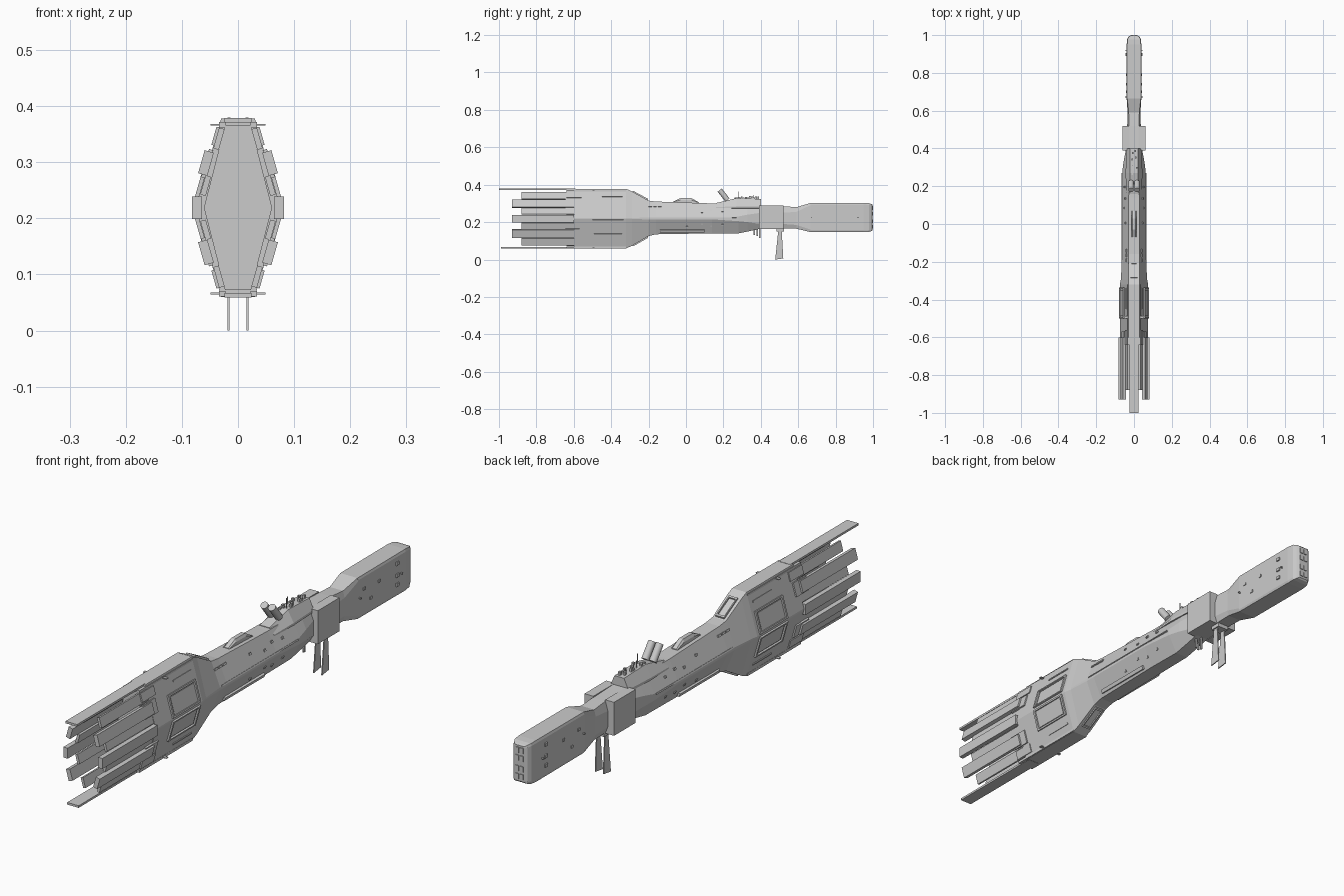
import bpy, bmesh, math, random
from mathutils import Vector, Matrix

random.seed(4)
grey = bpy.data.materials.new("hull grey")
grey.diffuse_color = (0.6, 0.6, 0.6, 1)


def make(name, bm):
    bmesh.ops.recalc_face_normals(bm, faces=bm.faces)
    me = bpy.data.meshes.new(name)
    bm.to_mesh(me)
    bm.free()
    me.materials.append(grey)
    ob = bpy.data.objects.new(name, me)
    bpy.context.collection.objects.link(ob)
    return ob


def loft(bm, rings):
    """Skin a list of equal-length closed rings and cap both ends."""
    vs = [[bm.verts.new(p) for p in r] for r in rings]
    n = len(vs[0])
    for a, b in zip(vs, vs[1:]):
        for i in range(n):
            bm.faces.new((a[i], a[(i + 1) % n], b[(i + 1) % n], b[i]))
    bm.faces.new(vs[0])
    bm.faces.new(vs[-1][::-1])


def section(y, top, bot, tw, w, zu, zl):
    half = [(tw, top), (w, zu), (w, zl), (tw, bot)]
    return [(x, y, z) for x, z in half] + [(-x, y, z) for x, z in half[::-1]]


def hull(name, rows):
    bm = bmesh.new()
    loft(bm, [section(*r) for r in rows])
    return make(name, bm)


def add_box(bm, x0, x1, y0, y1, z0, z1):
    loft(bm, [[(x0, y, z0), (x1, y, z0), (x1, y, z1), (x0, y, z1)] for y in (y0, y1)])


def box(name, *b):
    bm = bmesh.new()
    add_box(bm, *b)
    return make(name, bm)


# Flank slopes: top half-width, top z, ridge half-width, ridge z
STERN = (0.03, 0.378, 0.075, 0.219)
MID = (0.03, 0.31, 0.065, 0.222)


def add_slab(bm, flank, z0, z1, y0, y1, off, th, ups=(1, -1)):
    """Plate lying on the sloped flank, mirrored left/right and up/down."""
    tw, zt, w, zr = flank
    d = Vector((tw - w, zt - zr)).normalized()
    n = Vector((d.y, -d.x))
    p = [Vector((w + (z - zr) / (zt - zr) * (tw - w), z)) for z in (z0, z1)]
    prof = [p[0] + n * off, p[1] + n * off, p[1] + n * (off + th), p[0] + n * (off + th)]
    for sx in (1, -1):
        for sz in ups:
            loft(bm, [[(sx * q.x, y, zr + sz * (q.y - zr)) for q in prof] for y in (y0, y1)])


def slabs(name, flank, rows):
    bm = bmesh.new()
    for r in rows:
        add_slab(bm, flank, *r)
    return make(name, bm)


# Main body, tapering from deep stern to slim midship and forward block
hull("main_hull", [
    (-0.60, 0.378, 0.060, 0.030, 0.075, 0.222, 0.216),
    (-0.32, 0.378, 0.060, 0.030, 0.075, 0.222, 0.216),
    (-0.29, 0.365, 0.073, 0.030, 0.069, 0.222, 0.216),
    (-0.20, 0.315, 0.125, 0.028, 0.065, 0.225, 0.215),
    (-0.16, 0.310, 0.135, 0.028, 0.065, 0.225, 0.215),
    (0.14, 0.300, 0.140, 0.028, 0.065, 0.225, 0.215),
    (0.28, 0.300, 0.140, 0.026, 0.062, 0.230, 0.205),
    (0.33, 0.300, 0.150, 0.026, 0.055, 0.240, 0.200),
    (0.40, 0.290, 0.165, 0.026, 0.042, 0.250, 0.190)])
hull("stern_core", [
    (-0.64, 0.366, 0.072, 0.023, 0.060, 0.222, 0.216),
    (-0.59, 0.366, 0.072, 0.023, 0.060, 0.222, 0.216)])

# Neck and bow head
hull("neck", [
    (0.39, 0.290, 0.165, 0.026, 0.042, 0.250, 0.190),
    (0.52, 0.285, 0.165, 0.026, 0.036, 0.250, 0.190),
    (0.59, 0.280, 0.165, 0.028, 0.034, 0.255, 0.185),
    (0.665, 0.302, 0.147, 0.036, 0.039, 0.290, 0.160)])
head = hull("bow_head", [
    (0.665, 0.302, 0.147, 0.036, 0.039, 0.294, 0.155),
    (0.95, 0.303, 0.146, 0.036, 0.039, 0.294, 0.155),
    (0.978, 0.301, 0.148, 0.034, 0.036, 0.292, 0.157),
    (0.992, 0.297, 0.152, 0.027, 0.029, 0.289, 0.160),
    (0.997, 0.292, 0.157, 0.018, 0.020, 0.285, 0.164)])
bm = bmesh.new()
for z in (0.175, 0.205, 0.245, 0.275):
    for s in (-1, 1):
        add_box(bm, s * 0.009 - 0.007, s * 0.009 + 0.007, 0.99, 1.0, z - 0.010, z + 0.010)
make("bow_hatches", bm)
bm = bmesh.new()
for s in (-1, 1):
    for z in (0.19, 0.225, 0.27):
        add_box(bm, s * 0.041 - 0.003, s * 0.041 + 0.003, 0.89, 0.905, z - 0.006, z + 0.006)
    for y in (0.672, 0.92):
        add_box(bm, s * 0.042 - 0.006, s * 0.042 + 0.006, y - 0.002, y + 0.002, 0.222, 0.227)
    for y, z in ((0.70, 0.25), (0.74, 0.20), (0.79, 0.245)):
        add_box(bm, s * 0.040 - 0.002, s * 0.040 + 0.002, y - 0.006, y + 0.006, z - 0.005, z + 0.005)
make("head_fittings", bm)

# Side pods as one cross box around the neck
for s, n in ((1, "right"), (-1, "left")):
    box(n + "_side_pod", *sorted((s * 0.025, s * 0.062)), 0.39, 0.52, 0.163, 0.29)

# Engine plates: long outer slabs and short inner slabs between them
slabs("long_engine_plates", STERN, [
    (0.277, 0.318, -0.93, -0.60, -0.004, 0.017)])
bm = bmesh.new()
for s in (-1, 1):
    add_box(bm, *sorted((s * 0.064, s * 0.082)), -0.93, -0.60, 0.199, 0.239)
make("ridge_engine_plates", bm)
slabs("short_engine_plates", STERN, [
    (0.325, 0.362, -0.88, -0.59, -0.011, 0.010),
    (0.243, 0.277, -0.88, -0.59, -0.011, 0.010)])
slabs("engine_shoulders", STERN, [
    (0.272, 0.322, -0.645, -0.57, -0.002, 0.008),
    (0.330, 0.362, -0.64, -0.56, -0.002, 0.006)])

# Long dorsal and ventral tail blades
box("dorsal_blade", -0.024, 0.024, -1.0, -0.59, 0.371, 0.379)
box("ventral_blade", -0.024, 0.024, -0.99, -0.59, 0.059, 0.067)
bm = bmesh.new()
for s in (-1, 1):
    for z in (0.367, 0.066):
        add_box(bm, *sorted((s * 0.022, s * 0.034)), -0.64, -0.32, z - 0.005, z + 0.005)
        add_box(bm, *sorted((s * 0.03, s * 0.049)), -0.50, -0.488, z - 0.0015, z + 0.0015)
make("blade_root_rails", bm)

# Framed stern flank panels
frame = [(0.299, 0.305, -0.50, -0.335), (0.224, 0.230, -0.50, -0.335),
         (0.224, 0.305, -0.50, -0.492), (0.224, 0.305, -0.343, -0.335)]
slabs("stern_panel_frames", STERN, [f + (-0.002, 0.009) for f in frame])
slabs("stern_panels", STERN, [(0.234, 0.295, -0.486, -0.349, -0.002, 0.005)])
slabs("stern_trim", STERN, [(0.335, 0.341, -0.45, -0.34, -0.002, 0.005)])

# Midship trim strips and small ports
slabs("midship_belt", MID, [(0.224, 0.229, -0.19, 0.27, -0.003, 0.006, (1,))])
slabs("lower_flank_strips", MID, [(0.285, 0.298, -0.14, 0.10, -0.004, 0.010, (-1,))])
slabs("upper_flank_ports", MID, [(0.281, 0.288, y, y + 0.018, -0.003, 0.007, (1,))
                                 for y in (-0.20, -0.175, -0.15)])
slabs("flank_ports", MID, [(z, z + 0.008, y, y + 0.01, -0.003, 0.006, (1, -1))
                           for y, z in ((0.0, 0.265), (0.08, 0.25), (0.13, 0.262), (0.19, 0.255))])

# Framed hatches on the sloping shoulders, above and below
bm = bmesh.new()
for za, zb, s in ((0.361, 0.317, 1), (0.077, 0.123, -1)):
    for x0, x1, t0, t1 in ((-0.018, -0.014, 0, 1), (0.014, 0.018, 0, 1),
                           (-0.018, 0.018, 0, 0.08), (-0.018, 0.018, 0.92, 1)):
        rings = []
        for t in (t0, t1):
            y, z = -0.288 + 0.082 * t, za + (zb - za) * t
            rings.append([(x0, y, z - s * 0.004), (x1, y, z - s * 0.004),
                          (x1, y + 0.004, z + s * 0.007), (x0, y + 0.004, z + s * 0.007)])
        loft(bm, rings)
make("shoulder_hatch_frames", bm)

# Dorsal housing and forward superstructure
hull("dorsal_housing", [
    (-0.07, 0.309, 0.295, 0.008, 0.013, 0.308, 0.300),
    (-0.03, 0.328, 0.295, 0.008, 0.013, 0.318, 0.300),
    (0.03, 0.328, 0.295, 0.008, 0.013, 0.318, 0.300),
    (0.07, 0.305, 0.295, 0.008, 0.013, 0.303, 0.300)])
hull("superstructure", [
    (0.16, 0.302, 0.27, 0.020, 0.040, 0.280, 0.275),
    (0.27, 0.328, 0.27, 0.020, 0.045, 0.285, 0.275),
    (0.40, 0.324, 0.27, 0.020, 0.038, 0.285, 0.275)])
bm = bmesh.new()
for i in range(12):
    x, y = random.uniform(-0.016, 0.016), 0.265 + i * 0.011
    h = random.uniform(0.004, 0.012)
    add_box(bm, x - 0.004, x + 0.004, y - 0.005, y + 0.005, 0.32, 0.327 + h)
make("deck_fittings", bm)
bm = bmesh.new()
for x, y, z in ((0.008, 0.28, 0.365), (-0.010, 0.31, 0.355), (0.0, 0.36, 0.345)):
    add_box(bm, x - 0.0012, x + 0.0012, y - 0.0012, y + 0.0012, 0.32, z)
make("deck_masts", bm)

# Twin tilted launch tubes
bm = bmesh.new()
a, b = Vector((0, 0.222, 0.318)), Vector((0, 0.18, 0.371))
rot = (b - a).to_track_quat('Z', 'Y').to_matrix().to_4x4()
for s in (-1, 1):
    bmesh.ops.create_cone(bm, cap_ends=True, segments=16, radius1=0.014, radius2=0.014,
                          depth=(b - a).length,
                          matrix=Matrix.Translation((a + b) / 2 + Vector((s * 0.016, 0, 0))) @ rot)
tubes = make("launch_tubes", bm)
bpy.context.view_layer.objects.active = tubes
tubes.select_set(True)
bpy.ops.object.shade_smooth_by_angle()

# Ventral fins and sensor cluster below the neck
bm = bmesh.new()
for s in (-1, 1):
    x = s * 0.017
    prof = [(0.495, 0.17), (0.511, 0.17), (0.520, 0.006), (0.477, 0.0)]
    loft(bm, [[(x + dx, y, z) for y, z in prof] for dx in (-0.002, 0.002)])
make("ventral_fins", bm)
box("fin_mount", -0.024, 0.024, 0.485, 0.525, 0.150, 0.168)
bm = bmesh.new()
for x, y, z in ((-0.012, 0.365, 0.13), (0.012, 0.38, 0.125), (0.0, 0.395, 0.115)):
    add_box(bm, x - 0.003, x + 0.003, y - 0.004, y + 0.004, z, 0.175)
make("ventral_sensors", bm)
